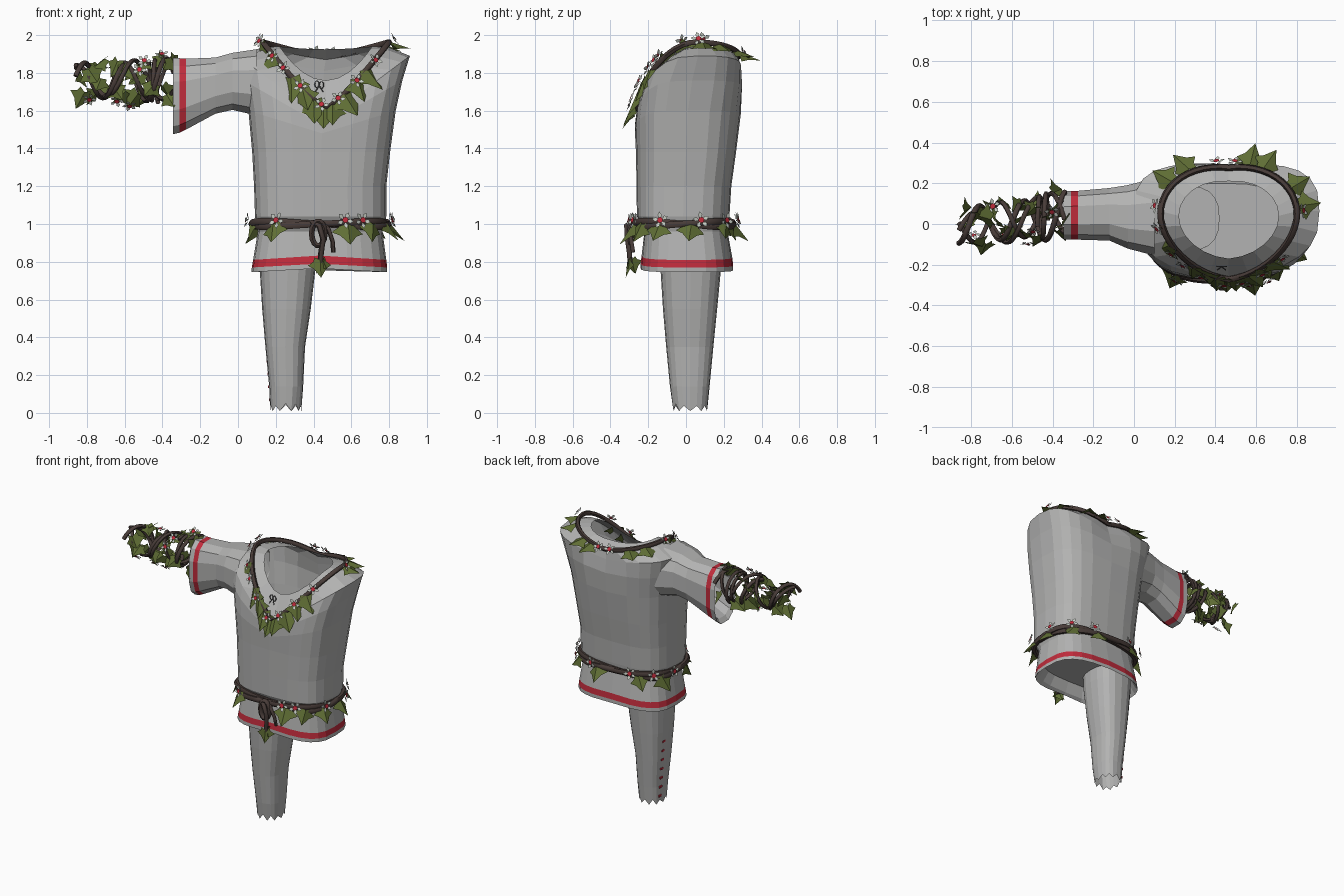
import bpy, bmesh, math, random
from mathutils import Vector

random.seed(4)
if "Cube" in bpy.data.objects:
    bpy.data.objects.remove(bpy.data.objects["Cube"])


def material(name, r, g, b):
    m = bpy.data.materials.new(name)
    m.use_nodes = True
    m.diffuse_color = (r, g, b, 1)
    bsdf = m.node_tree.nodes["Principled BSDF"]
    bsdf.inputs["Base Color"].default_value = (r, g, b, 1)
    bsdf.inputs["Roughness"].default_value = 0.9
    return m


CLOTH = material("grey cloth", 0.45, 0.45, 0.445)
RED = material("red trim", 0.53, 0.025, 0.045)
BARK = material("dark bark", 0.065, 0.045, 0.04)
LEAF = material("ivy green", 0.115, 0.155, 0.035)
PETAL = material("pale petal", 0.56, 0.6, 0.54)
LACE = material("dark lace", 0.16, 0.16, 0.16)


def finish(name, bm, mats):
    me = bpy.data.meshes.new(name)
    bm.to_mesh(me)
    bm.free()
    for m in mats:
        me.materials.append(m)
    ob = bpy.data.objects.new(name, me)
    bpy.context.collection.objects.link(ob)
    return ob


def squash(v, p):
    return math.copysign(abs(v) ** p, v)


def oval(t, x0, x1, yf, yb, zf, zs, zb, p=0.65, shift=0.0, q=1.0):
    """Point on a boxy oval whose height differs at front, sides and back."""
    c, s = squash(math.cos(t), p), squash(math.sin(t), p)
    ze = zb if s > 0 else zf
    return Vector(((x0 + x1) / 2 + (x1 - x0) / 2 * c,
                   (yf + yb) / 2 + (yb - yf) / 2 * s + shift * abs(c),
                   zs + (ze - zs) * (1 - abs(c) ** q)))


def ring(n, *args):
    return [oval(math.tau * i / n, *args) for i in range(n)]


def flat(n, x0, x1, yf, yb, z, p=0.65):
    return ring(n, x0, x1, yf, yb, z, z, z, p)


def loft(name, rings, mats, red_strips=()):
    bm = bmesh.new()
    rows = [[bm.verts.new(v) for v in r] for r in rings]
    n = len(rows[0])
    for k in range(len(rows) - 1):
        for i in range(n):
            j = (i + 1) % n
            f = bm.faces.new((rows[k][i], rows[k][j], rows[k + 1][j], rows[k + 1][i]))
            f.material_index = 1 if k in red_strips else 0
    bm.faces.new(rows[0][::-1])
    bmesh.ops.recalc_face_normals(bm, faces=bm.faces)
    return finish(name, bm, mats)


def tube(name, points, radius, mat=BARK, cyclic=False):
    cu = bpy.data.curves.new(name, "CURVE")
    cu.dimensions = "3D"
    cu.bevel_depth, cu.bevel_resolution, cu.use_fill_caps = radius, 1, True
    sp = cu.splines.new("POLY")
    sp.points.add(len(points) - 1)
    for pt, co in zip(sp.points, points):
        pt.co = (*co, 1)
    sp.use_cyclic_u = cyclic
    cu.materials.append(mat)
    ob = bpy.data.objects.new(name, cu)
    bpy.context.collection.objects.link(ob)
    bpy.ops.object.select_all(action="DESELECT")
    ob.select_set(True)
    bpy.context.view_layer.objects.active = ob
    bpy.ops.object.convert(target="MESH")
    bpy.ops.object.shade_smooth_by_angle(angle=math.radians(60))


def basis(d, n):
    d = Vector(d).normalized()
    x = d.cross(Vector(n)).normalized()
    return x, d, x.cross(d)


HALF_LEAF = [(0, 0), (0.3, -0.16), (0.36, 0.08), (0.66, 0.28), (0.34, 0.5), (0, 1)]


def leaf(bm, base, d, n, size):
    x, y, z = basis(d, n)
    mid = [bm.verts.new(base), bm.verts.new(base + size * y)]
    for side in (1, -1):
        pts = [bm.verts.new(base + size * (x * a * side + y * b - z * a * 0.4))
               for a, b in HALF_LEAF[1:-1]]
        bm.faces.new(([mid[0]] + pts + [mid[1]])[::side])


def flower(bm, c, n, size):
    x, y, z = basis(Vector(n).orthogonal(), n)
    def spot(a, r, h):
        return bm.verts.new(c + size * (r * (x * math.cos(a) + y * math.sin(a)) + z * h))
    for k in range(5):
        a = k * math.tau / 5
        bm.faces.new((spot(a, 0.15, 0), spot(a - 0.4, 0.75, 0.2),
                      spot(a, 1.1, 0.25), spot(a + 0.4, 0.75, 0.2)))
    # Red heart of the flower
    f = bm.faces.new([spot(k * math.tau / 6, 0.4, 0.3) for k in range(6)])
    f.material_index = 1


def decorate(name, leaves, flowers):
    bm = bmesh.new()
    for args in leaves:
        leaf(bm, *args)
    finish(name + "_leaves", bm, [LEAF])
    bm = bmesh.new()
    for args in flowers:
        flower(bm, *args)
    finish(name + "_flowers", bm, [PETAL, RED])


# Tunic body: underside lining, hem, red band, waist, shoulders, neck opening
N = 24
loft("tunic_body", [
    flat(N, 0.13, 0.73, -0.19, 0.2, 0.85), flat(N, 0.09, 0.77, -0.22, 0.23, 0.775),
    ring(N, 0.07, 0.79, -0.24, 0.25, 0.765, 0.745, 0.755),
    ring(N, 0.073, 0.79, -0.24, 0.25, 0.79, 0.77, 0.78),
    ring(N, 0.08, 0.785, -0.235, 0.245, 0.833, 0.81, 0.823),
    flat(N, 0.105, 0.765, -0.22, 0.22, 0.96),
    flat(N, 0.09, 0.785, -0.26, 0.23, 1.04), flat(N, 0.085, 0.785, -0.262, 0.24, 1.2),
    flat(N, 0.075, 0.805, -0.265, 0.265, 1.38),
    ring(N, 0.055, 0.835, -0.27, 0.29, 1.48, 1.6, 1.58),
    ring(N, 0.03, 0.87, -0.27, 0.295, 1.52, 1.76, 1.72, 0.65, 0.02),
    ring(N, 0.0, 0.91, -0.268, 0.275, 1.55, 1.89, 1.81, 0.72, 0.06),
    ring(N, 0.13, 0.8, -0.26, 0.265, 1.6, 1.935, 1.87, 0.95, 0.06, 1.2),
    ring(N, 0.22, 0.71, -0.17, 0.21, 1.76, 1.94, 1.925, 1.0, 0.02, 2.0),
], [CLOTH, RED], red_strips=(3,))


# Sleeve: flared cuff with a red band and a hollow end
def cuff(x, y0, y1, z0, z1, n=12):
    out = []
    for i in range(n):
        t = math.tau * (i + 0.5) / n
        out.append(Vector((x, (y0 + y1) / 2 + (y1 - y0) / 2 * squash(math.cos(t), 0.75),
                           (z0 + z1) / 2 + (z1 - z0) / 2 * squash(math.sin(t), 0.75))))
    return out


loft("right_sleeve", [
    cuff(-0.08, -0.06, 0.14, 1.62, 1.85), cuff(-0.32, -0.065, 0.15, 1.5, 1.865),
    cuff(-0.345, -0.08, 0.165, 1.47, 1.885), cuff(-0.31, -0.08, 0.165, 1.478, 1.883),
    cuff(-0.275, -0.08, 0.166, 1.495, 1.88), cuff(-0.12, -0.085, 0.18, 1.58, 1.885),
    cuff(-0.03, -0.125, 0.195, 1.6, 1.91), cuff(0.1, -0.16, 0.23, 1.57, 1.93),
], [CLOTH, RED], red_strips=(3,))

# Trouser leg from the closed hip down to a torn lower edge
M = 20
torn = flat(M, 0.17, 0.335, -0.07, 0.115, 0.01, 0.85)
for k, v in enumerate(torn):
    v.z += (k % 2) * random.uniform(0.025, 0.04)
loft("trouser_leg", [flat(M, *a, 0.8) for a in (
    (0.12, 0.42, -0.13, 0.185, 0.97), (0.115, 0.41, -0.135, 0.185, 0.76),
    (0.128, 0.385, -0.122, 0.165, 0.55), (0.145, 0.355, -0.105, 0.145, 0.35),
    (0.165, 0.345, -0.085, 0.125, 0.14))] + [torn], [CLOTH])

# Red stitches down the outer seam
bm = bmesh.new()
for k in range(7):
    z = 0.07 + k * 0.068
    x = 0.174 - 0.072 * z
    bmesh.ops.create_cube(bm, size=1)
    for v in bm.verts[-8:]:
        v.co = Vector((x + v.co.x * 0.008, 0.06 + v.co.y * 0.028, z + v.co.z * 0.014))
finish("seam_stitches", bm, [RED])


# Collar garland
def collar(t):
    return oval(t, 0.13, 0.8, -0.272, 0.275, 1.6, 1.955, 1.875, 1.03, 0.05, 1.2) + Vector((0, 0, 0.008))


tube("collar_vine", [collar(math.tau * i / 48) for i in range(48)], 0.016, cyclic=True)
leaves, flowers = [], []
for deg in (-148, -122, -111, -101, -92, -84, -73, -60, -50,
            -172, 8, 28, 60, 72, 124, 144):
    t = math.radians(deg)
    out = Vector((math.cos(t), math.sin(t), 0))
    front = deg < 0
    d = out * (0.4 if front else 0.9) + Vector((random.uniform(-.5, .5), 0, -0.9 if front else -0.3))
    n = out + Vector((0, 0, 0.5 if front else 1.2))
    leaves.append((collar(t) + out * 0.018, d, n, random.uniform(0.115, 0.145) if front else 0.11))
for deg in (-143, -130, -113, -94, -79, -62, -42, -168, 3, 85, 100, 172):
    t = math.radians(deg)
    out = Vector((math.cos(t), math.sin(t), 0.6))
    if deg < 0:
        out.y -= 0.6
    flowers.append((collar(t) + out.normalized() * 0.028, out, 0.038))
decorate("collar", leaves, flowers)


# Belt of two twisted vines
def belt(t, phase=None):
    g = 0 if phase is None else 0.015
    a = 2 * t + (phase or 0)
    r = g * 0.6 * math.cos(a)
    z = 1.0 + g * math.sin(a)
    return oval(t, 0.083 - r, 0.785 + r, -0.265 - r, 0.24 + r, z, z, z, 0.7)


for k in range(2):
    tube("belt_vine_%d" % (k + 1), [belt(math.tau * i / 72, k * math.pi) for i in range(72)],
         0.02, cyclic=True)
leaves, flowers = [], []
for deg in (-170, -124, -74, -48, -20, 4, 48, 80, 118, 152):
    t = math.radians(deg)
    out = Vector((math.cos(t), math.sin(t), 0))
    d = out * 0.4 + Vector((random.uniform(-.5, .5), random.uniform(-.4, .4), -0.8))
    leaves.append((belt(t) + out * 0.025, d, out + Vector((0, 0, 0.4)), random.uniform(0.1, 0.13)))
for deg in (-119, -77, -62, -18, 12, 45, 75, 108, 138, 170):
    t = math.radians(deg)
    out = Vector((math.cos(t), math.sin(t), 0.2))
    flowers.append((belt(t) + out * 0.034 + Vector((0, 0, 0.012)), out, 0.042))

# Belt knot with hanging ends
arc = [(0.425 + 0.035 * math.cos(a), -0.295, 0.95 + 0.065 * math.sin(a))
       for a in (math.tau * i / 14 for i in range(14))]
tube("belt_knot_loop", arc, 0.017, cyclic=True)
tube("belt_tail_long", [(0.39, -0.28, 1.01), (0.43, -0.315, 0.99), (0.45, -0.31, 0.92),
                        (0.44, -0.3, 0.85), (0.435, -0.295, 0.79)], 0.015)
tube("belt_tail_short", [(0.45, -0.28, 1.0), (0.48, -0.3, 0.97), (0.5, -0.29, 0.91),
                         (0.505, -0.28, 0.85)], 0.012)
leaves.append((Vector((0.435, -0.31, 0.81)), (0.05, -0.1, -1), (0.2, -1, 0.2), 0.095))
leaves.append((Vector((0.435, -0.29, 0.81)), (-0.3, 0.3, -1), (-1, -0.6, 0.2), 0.08))
decorate("belt", leaves, flowers)


# Arm wrap of crossing vines
def wrap(s, turns, phase):
    a = math.tau * turns * s + phase
    r = 0.112 - 0.035 * s + 0.012 * math.sin(9 * s + phase)
    return Vector((-0.34 - 0.52 * s, 0.05 - 0.07 * s + r * math.cos(a), 1.755 + 0.01 * s + r * math.sin(a)))


for k, (turns, phase, rad) in enumerate(((2.4, 0.4, 0.014), (-2.1, 1.8, 0.012), (1.7, 3.6, 0.012))):
    tube("arm_vine_%d" % (k + 1), [wrap(i / 44, turns, phase) for i in range(45)], rad)
tube("arm_vine_coil", [wrap(0.16 + 0.1 * i / 24, 16, 1.0) for i in range(25)], 0.012)
leaves, flowers = [], []
for k in range(23):
    s = 0.03 + 0.92 * k / 22
    p = wrap(s, 7.3, 0.7)
    out = (p - wrap(s, 0, 0)).normalized()
    d = Vector((random.uniform(-0.8, 0.4), random.uniform(-0.3, 0.3), -0.5)) + out * 0.15
    leaves.append((p + Vector((0, 0, 0.02)), d, out + Vector((0, 0, 0.3)), random.uniform(0.085, 0.11)))
for s, a in ((0.12, 1.2), (0.3, 1.9), (0.45, 4.6), (0.58, 4.4), (0.68, 0.3), (0.86, 4.6), (0.35, 2.6)):
    p = wrap(s, 0, a)
    out = (p - wrap(s, 0, 0)).normalized()
    flowers.append((p + out * 0.035, out, 0.036))
decorate("arm", leaves, flowers)

# Small tied lace at the neck
for side, word in ((1, "left"), (-1, "right")):
    loop = [(0.43 + side * 0.012 * (1 - math.cos(a)), -0.208, 1.738 + 0.018 * math.sin(a) - side * 0.002)
            for a in (math.tau * i / 10 for i in range(10))]
    tube("lace_loop_" + word, loop, 0.003, LACE, True)
    tube("lace_tail_" + word, [(0.43, -0.21, 1.735), (0.43 + side * 0.02, -0.225, 1.7)], 0.003, LACE)
